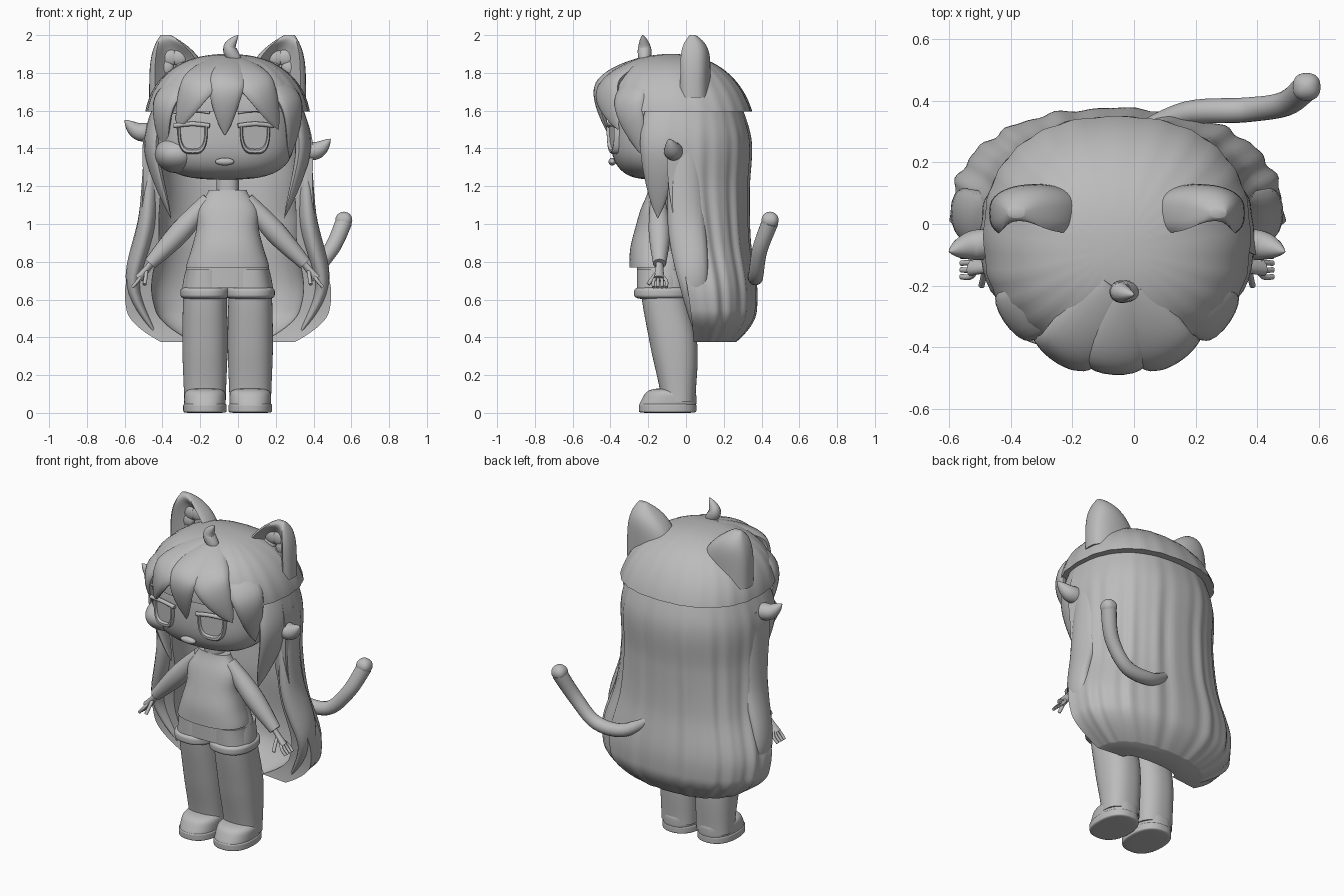
import bpy, bmesh, math
from math import sin, cos, pi, tau
from mathutils import Vector

default_cube = bpy.data.objects.get("Cube")
if default_cube:
    bpy.data.objects.remove(default_cube, do_unlink=True)

AXIS = -.055                       # symmetry axis of the figure
SKULL = Vector((AXIS, -.05, 1.5))  # middle of the head
SIDES = (("right", -1), ("left", 1))

clay = bpy.data.materials.new("plain grey")
clay.use_nodes = True
clay.diffuse_color = (.5, .5, .5, 1)
shader = clay.node_tree.nodes["Principled BSDF"]
shader.inputs["Base Color"].default_value = clay.diffuse_color


def skin(name, rings):
    """Bridge closed rings of points into a capped, smooth-shaded mesh."""
    bm = bmesh.new()
    loops = [[bm.verts.new(point) for point in ring] for ring in rings]
    for low, high in zip(loops, loops[1:]):
        for i in range(len(low)):
            bm.faces.new((low[i - 1], low[i], high[i], high[i - 1]))
    bm.faces.new(loops[0])
    bm.faces.new(loops[-1])
    bmesh.ops.recalc_face_normals(bm, faces=bm.faces)
    mesh = bpy.data.meshes.new(name)
    bm.to_mesh(mesh)
    bm.free()
    mesh.materials.append(clay)
    part = bpy.data.objects.new(name, mesh)
    bpy.context.collection.objects.link(part)
    bpy.ops.object.select_all(action='DESELECT')
    part.select_set(True)
    bpy.context.view_layer.objects.active = part
    bpy.ops.object.shade_smooth_by_angle(angle=math.radians(50))


def along(values, t):
    """Smooth value at t on a curve through evenly spaced values."""
    if isinstance(values, (int, float)):
        return values
    last = len(values) - 1
    i = min(int(t * last), last - 1)
    u = t * last - i
    a, b, c, d = (values[min(max(k, 0), last)] for k in range(i - 1, i + 3))
    return b + u * (c - a + u * (2 * a - 5 * b + 4 * c - d + u * (3 * (b - c) + d - a))) / 2


def power(value, exponent):
    return math.copysign(abs(value) ** exponent, value)


def angles(count):
    return [tau * i / count for i in range(count)]


def loft(name, x, bottom, top, widths, fronts, backs, puff=0, start=0, fold=0):
    """Stack squarish rings upward; puff rounds the ends, fold adds pleats."""
    rings = []
    for i in range(25):
        t = start + (1 - start) * (1 - cos(pi * i / 24)) / 2
        k = max(1 - abs(2 * t - 1) ** puff, 1e-4) ** (1 / puff) if puff else 1
        front, back = along(fronts, t), along(backs, t)
        ring = []
        for a in angles(96):
            r = k * (1 + fold * cos(24 * a))
            ring.append((x + r * along(widths, t) * power(cos(a), .85),
                         (front + back) / 2 + r * (back - front) / 2 * power(sin(a), .85),
                         bottom + t * (top - bottom)))
        rings.append(ring)
    skin(name, rings)


def tube(name, path, widths, flat=1, side=0, centre=SKULL):
    """Sweep an ellipse, thin away from centre; side mirrors it about the axis."""
    if side:
        path = [(AXIS + side * x, y, z) for x, y, z in path]
    path = [Vector(point) for point in path]
    rings = []
    for i in range(25):
        t = i / 24
        middle = along(path, t)
        ahead = along(path, min(t + .02, 1)) - along(path, max(t - .02, 0))
        across = ahead.cross(middle - centre).normalized()
        out = across.cross(ahead).normalized()
        w = along(widths, t)
        rings.append([middle + w * (across * cos(a) + out * flat * sin(a)) for a in angles(16)])
    skin(name, rings)


def lock(name, path, width, flat=.35, side=0):
    """A strand of hair that swells and then tapers to a point."""
    taper = [max(width * sin(pi * (.2 + .1 * i)), .002) for i in range(9)]
    tube(name, path, taper, flat, side)


def ball(name, x, y, z, rx, ry, rz):
    loft(name, x, z - rz, z + rz, rx, y - ry, y + ry, puff=2)


# Head, neck and face
loft("head", AXIS - .015, 1.235, 1.75, .37, -.4, [.1, .2], puff=3)
loft("neck", AXIS, 1.1, 1.3, .06, -.2, -.08)
ball("puffed_cheek", -.325, -.2, 1.37, .115, .17, .1)
ball("nose_and_lips", -.07, -.39, 1.33, .05, .02, .02)

for name, side in SIDES:
    # Eyes: half-round plates with a raised rim under a straight lid
    eye = AXIS - .02 + side * .165
    rings = []
    for size, y in (1, -.34), (1, -.39), (.95, -.4), (.85, -.4), (.8, -.385):
        rings.append([(eye + size * .08 * power(cos(a), .6), y + side * cos(a) * .02,
                       1.51 + size * (.14 if sin(a) < 0 else .02) * power(sin(a), .75))
                      for a in angles(32)])
    skin(name + "_eye", rings)
    lid = [(eye - side * .09, -.41, 1.52), (eye, -.4, 1.53), (eye + side * .1, -.37, 1.52)]
    tube(name + "_eyelid", lid, .012)
    brow = [Vector(point) + Vector((0, .01, .07)) for point in lid]
    tube(name + "_brow", brow, .008)

    # Cat ears: cupped shells with tufts of fur inside
    rings = []
    for i in range(21):
        t = 1 - (1 - i / 20) ** 2
        inner, outer = .1 + .2 * t ** 3, .415 - .06 * t ** 4
        depth = .095 - .08 * t ** 7
        ring = []
        for a in angles(40):
            y = depth * power(sin(a), .7)
            if y < 0:
                y += depth * 1.3 * max(0, 1 - (cos(a) / .8) ** 2) * (1 - t ** 6)
            x = (inner + outer) / 2 + cos(a) * (outer - inner) / 2
            ring.append((AXIS + side * x, .035 + y, 1.67 + .33 * t))
        rings.append(ring)
    skin(name + "_ear", rings)
    for i, a in enumerate(angles(6)):
        ball(f"{name}_ear_fur_{i}", AXIS + side * (.28 + .05 * cos(a)), .05,
             1.83 + .06 * sin(a), .045, .025, .045)

# Pleated hair cap over the skull
loft("hair_cap", AXIS, 1.1, 1.9, .44, [-.36, -.48], [.42, .32], puff=2.3, start=.62, fold=.006)

# Long back hair: crescent sections wrapped round the back, tucked in at the hem
rings = []
for i in range(65):
    t = (i / 64) ** 1.4
    hem = 1 - .3 * max(0, 1 - 8 * t) ** 2
    half_width = along([.5, .54, .47, .445, .445, .37], t) * hem
    front = along([.04, .01, -.04, -.09, -.1, -.06], t)
    depth = (along([.36, .375, .34, .335, .345, .27], t) - front) * hem
    pleat = .011 * min(1, 2 * (1 - t))
    thick = .09 + .08 * max(0, 1 - 2 * t)
    height = .375 + 1.345 * t
    outer, inner = [], []
    for j in range(81):
        a = pi * j / 80
        c, s = power(cos(a), .85), power(sin(a), .85)
        k = 1 + pleat * (cos(20 * a) + .7 * cos(33 * a + 1))
        outer.append((AXIS + half_width * k * c, front + depth * k * s, height))
        inner.append((AXIS + (half_width - thick) * c, front + .02 + (depth - thick) * s, height))
    rings.append(outer + inner[::-1])
skin("back_hair", rings)

# Fringe, side locks and crown curl
lock("fringe_middle", [(0, -.2, 1.87), (-.06, -.45, 1.73), (-.07, -.41, 1.47)], .1)
lock("crown_curl", [(0, -.22, 1.86), (-.045, -.22, 1.93), (0, -.23, 2)], .037, flat=1)
for name, side in SIDES:
    lock(name + "_fringe_inner", [(0, -.2, 1.87), (.16, -.41, 1.73), (.27, -.36, 1.5)], .11, side=side)
    lock(name + "_fringe_outer", [(.1, -.16, 1.86), (.33, -.3, 1.65), (.33, -.22, 1.35)], .1, side=side)
    lock(name + "_temple_hair", [(.33, -.1, 1.7), (.4, -.14, 1.4), (.3, -.15, 1.03)], .11, side=side)
    lock(name + "_long_lock", [(.4, 0, 1.5), (.42, 0, 1.05), (.5, .04, .68), (.37, .06, .4)],
         .1, flat=.5, side=side)
    rise = 1.44 - side * .05
    lock(name + "_flick", [(.36, -.06, rise), (.47, -.07, rise), (.545, -.09, rise + .06)],
         .05, flat=1, side=side)

# Shirt and shorts
loft("shirt", AXIS, .77, 1.18, [.22, .19, .165, .16, .1], [-.3, -.295, -.27, -.24, -.2],
     [-.02, -.03, -.04, -.07, -.1])
loft("shorts_hips", AXIS, .66, .86, [.24, .22, .18], -.26, .01)

for name, side in SIDES:
    # Trouser legs and shoes
    x = AXIS + side * .12
    loft(name + "_shorts_leg", x, .61, .76, [.12, .1], -.26, .01)
    loft(name + "_shorts_cuff", x, .6, .67, .13, -.275, .025, puff=4)
    loft(name + "_leg", x, .06, .66, [.11, .12, .115], [-.13, -.19, -.24], [.05, .06, 0])
    loft(name + "_shoe_sole", x, 0, .05, .115, -.25, .055, puff=8)
    loft(name + "_shoe_upper", x, .01, .13, .11, [-.26, -.21], .055, puff=4)

    # Sleeves and hands
    tube(name + "_sleeve", [(.1, -.15, 1.13), (.25, -.14, .96), (.41, -.14, .79)],
         [.04, .058, .035], side=side)
    tube(name + "_palm", [(.38, -.14, .82), (.42, -.14, .77), (.47, -.14, .71)],
         [.024, .022, .03], flat=.7, side=side)
    for i in range(4):
        y = -.105 - i * .022
        tube(f"{name}_finger_{i}", [(.45, -.14, .74), (.475, y, .7), (.505, y, .665)], .009, side=side)
    tube(name + "_thumb", [(.43, -.15, .75), (.435, -.18, .71), (.44, -.2, .68)], .01, side=side)

# Tail sweeping out to the left
tube("tail", [(.02, .3, .83), (.17, .36, .73), (.36, .37, .73), (.49, .39, .86), (.56, .445, 1.01)],
     [.03, .04, .04, .045], centre=Vector((.3, 0, 1.5)))
ball("tail_tip", .56, .445, 1.02, .045, .045, .045)
